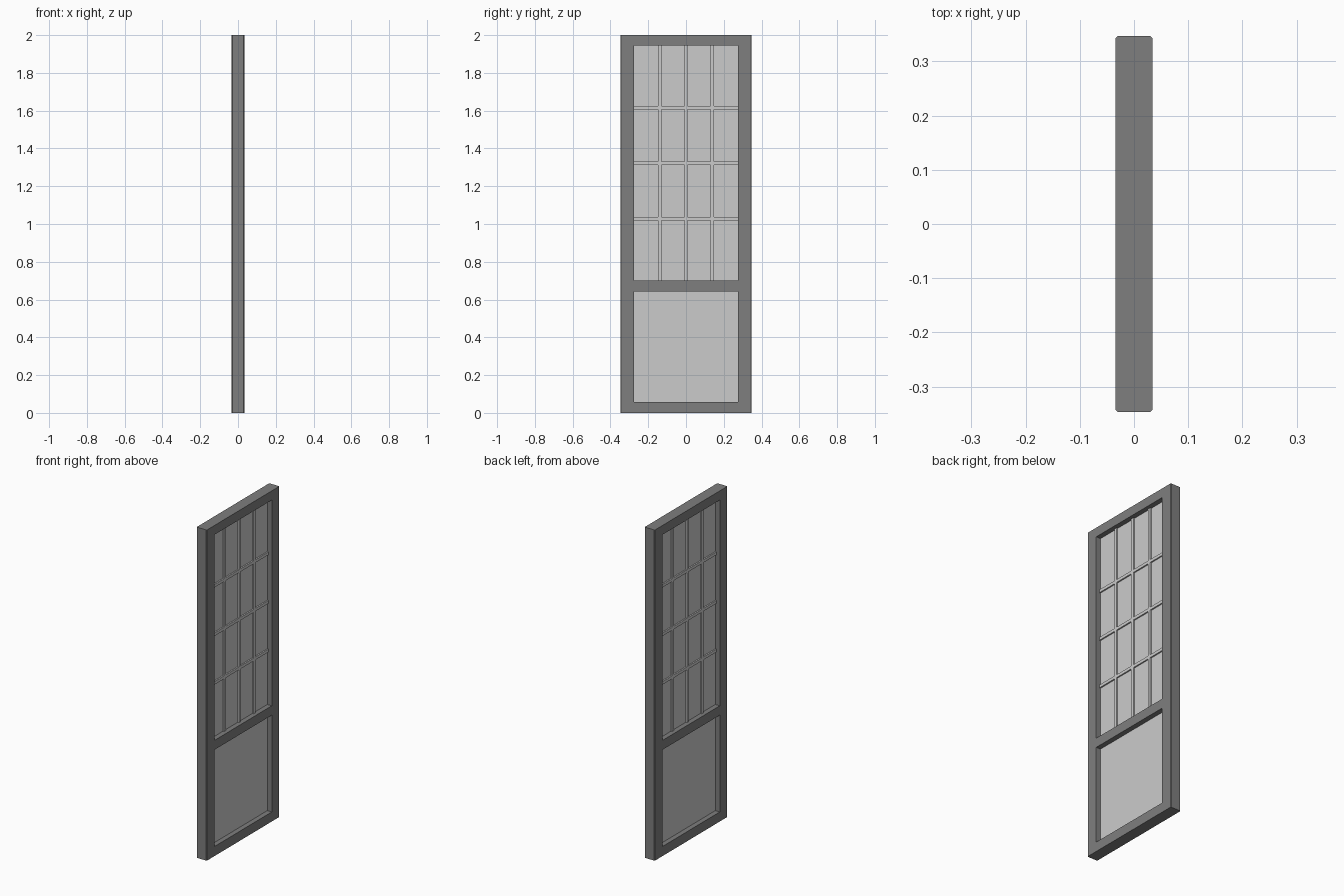
import bpy
import bmesh
from mathutils import Vector

cube = bpy.data.objects.get("Cube")
if cube:
    bpy.data.objects.remove(cube, do_unlink=True)


def make_material(name, value):
    mat = bpy.data.materials.new(name)
    mat.use_nodes = True
    colour = (value, value, value, 1)
    mat.diffuse_color = colour
    mat.node_tree.nodes["Principled BSDF"].inputs["Base Color"].default_value = colour
    return mat


dark_grey = make_material("dark_grey", 0.21)
light_grey = make_material("light_grey", 0.60)


def box(name, low, high, mat, chamfer_side=0):
    """Box between two corners; optionally chamfer the upright edges on one y side."""
    low, high = Vector(low), Vector(high)
    bm = bmesh.new()
    bmesh.ops.create_cube(bm, size=1)
    for v in bm.verts:
        v.co = (low + high) / 2 + v.co * (high - low)
    if chamfer_side:
        edge_y = high.y if chamfer_side > 0 else low.y
        uprights = [e for e in bm.edges
                    if all(abs(v.co.y - edge_y) < 1e-4 for v in e.verts)
                    and abs(e.verts[0].co.z - e.verts[1].co.z) > 1]
        bmesh.ops.bevel(bm, geom=uprights, offset=0.004, segments=1, affect='EDGES')
    mesh = bpy.data.meshes.new(name)
    bm.to_mesh(mesh)
    bm.free()
    mesh.materials.append(mat)
    obj = bpy.data.objects.new(name, mesh)
    bpy.context.collection.objects.link(obj)
    return obj


DEPTH = 0.034      # half thickness of the frame
OUTER = 0.347      # half width of the frame
INNER = 0.274      # half width of the openings
PANEL = 0.004      # half thickness of the panels
BAR = 0.012        # half thickness of the glazing bars
BAR_W = 0.009      # half width of the glazing bars
LOWER = (0.058, 0.643)
UPPER = (0.70, 1.944)

# Frame stiles
box("left_stile", (-DEPTH, INNER, 0), (DEPTH, OUTER, 2), dark_grey, 1)
box("right_stile", (-DEPTH, -OUTER, 0), (DEPTH, -INNER, 2), dark_grey, -1)

# Frame rails
for name, z0, z1 in (("bottom_rail", 0, LOWER[0]),
                     ("middle_rail", LOWER[1], UPPER[0]),
                     ("top_rail", UPPER[1], 2)):
    box(name, (-DEPTH, -INNER, z0), (DEPTH, INNER, z1), dark_grey)

# Recessed panels
for name, (z0, z1) in (("lower_panel", LOWER), ("upper_panel", UPPER)):
    box(name, (-PANEL, -INNER, z0), (PANEL, INNER, z1), light_grey)

# Glazing bars
middle = sum(UPPER) / 2
for i in (-1, 0, 1):
    y = i * 0.14
    box("upright_bar", (-BAR, y - BAR_W, UPPER[0]), (BAR, y + BAR_W, UPPER[1]), light_grey)
    z = middle + i * 0.294
    box("cross_bar", (-BAR, -INNER, z - BAR_W), (BAR, INNER, z + BAR_W), light_grey)
